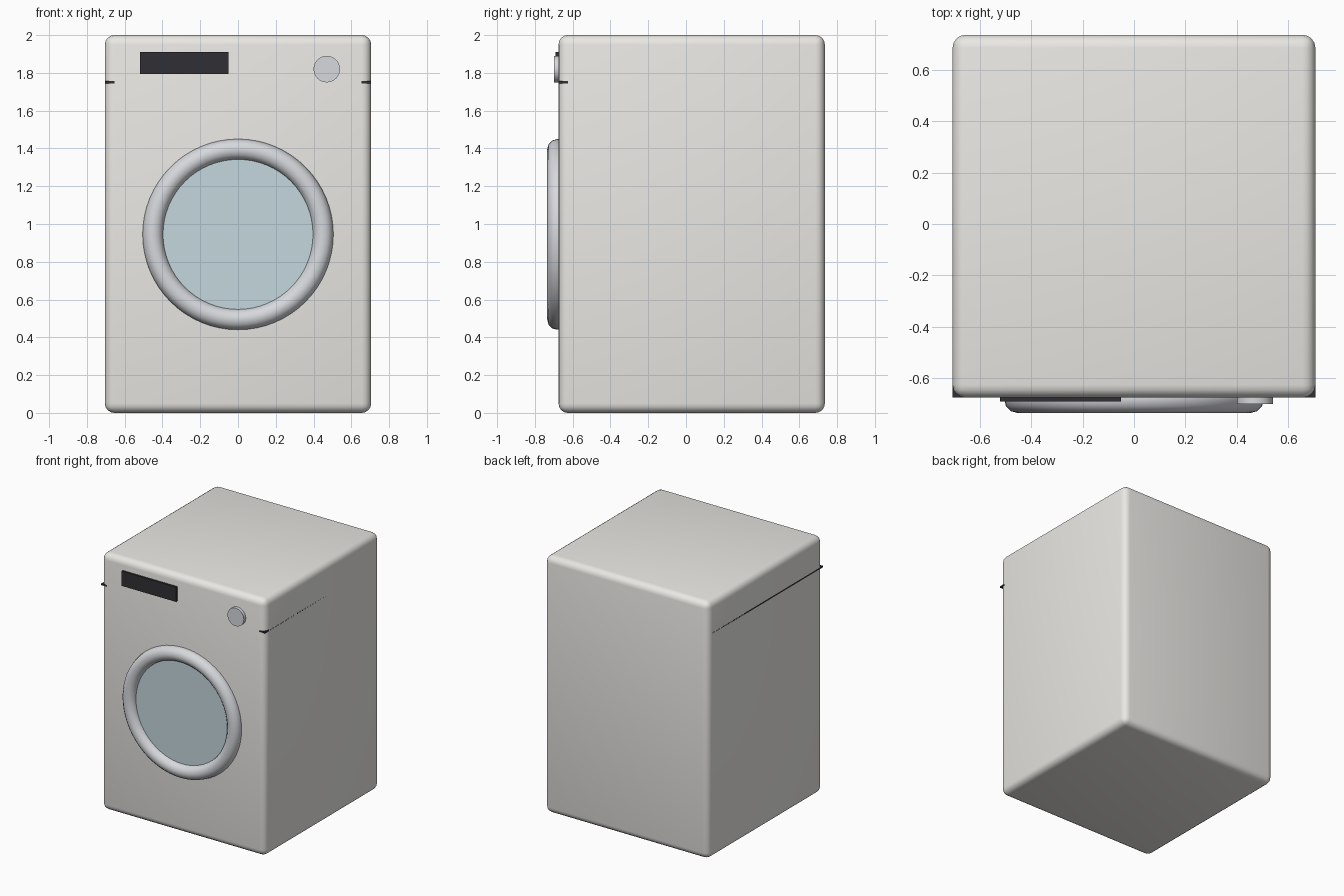
import bpy
from math import pi, radians

if "Cube" in bpy.data.objects:
    bpy.data.objects.remove(bpy.data.objects["Cube"])


def material(name, color):
    m = bpy.data.materials.new(name)
    m.diffuse_color = (*color, 1)
    m.use_nodes = True
    m.node_tree.nodes["Principled BSDF"].inputs["Base Color"].default_value = m.diffuse_color
    return m


def finish(name, mat, smooth=True):
    o = bpy.context.object
    o.name = name
    o.data.materials.append(mat)
    if smooth:
        bpy.ops.object.shade_smooth_by_angle(angle=radians(40))
    return o


def box(name, lo, hi, mat, bevel=0):
    bpy.ops.mesh.primitive_cube_add(size=1, location=[(a + b) / 2 for a, b in zip(lo, hi)])
    o = bpy.context.object
    o.scale = [b - a for a, b in zip(lo, hi)]
    bpy.ops.object.transform_apply(location=False, rotation=False, scale=True)
    if bevel:
        mod = o.modifiers.new("rounded_edges", 'BEVEL')
        mod.width, mod.segments = bevel, 4
        bpy.ops.object.modifier_apply(modifier=mod.name)
    return finish(name, mat, bool(bevel))


def disc(name, x, z, radius, y_front, y_back, mat, sides=48):
    bpy.ops.mesh.primitive_cylinder_add(vertices=sides, radius=radius, depth=y_back - y_front,
                                        location=(x, (y_front + y_back) / 2, z),
                                        rotation=(pi / 2, 0, 0))
    return finish(name, mat)


enamel = material("enamel", (0.82, 0.81, 0.78))
metal = material("metal", (0.68, 0.69, 0.72))
dark = material("dark", (0.03, 0.03, 0.035))
glass = material("glass", (0.55, 0.68, 0.72))

FRONT = -0.675   # front face of the cabinet
DOOR_Z = 0.945

# Cabinet with rounded edges
box("cabinet", (-0.705, FRONT, 0), (0.705, 0.735, 2), enamel, 0.05)

# Thin seam under the control panel, flush with the cabinet
box("panel_seam", (-0.705, FRONT, 1.745), (0.705, 0.685, 1.757), dark)

# Door: rounded ring and window
bpy.ops.mesh.primitive_torus_add(major_radius=0.45, minor_radius=0.055,
                                 major_segments=64, minor_segments=12,
                                 location=(0, -0.68, DOOR_Z), rotation=(pi / 2, 0, 0))
finish("door_ring", metal)
disc("door_window", 0, DOOR_Z, 0.41, -0.687, -0.66, glass, 64)

# Controls: display strip and dial
box("display", (-0.52, -0.69, 1.795), (-0.05, -0.66, 1.91), dark)
disc("dial", 0.47, 1.82, 0.07, -0.70, -0.66, metal)
